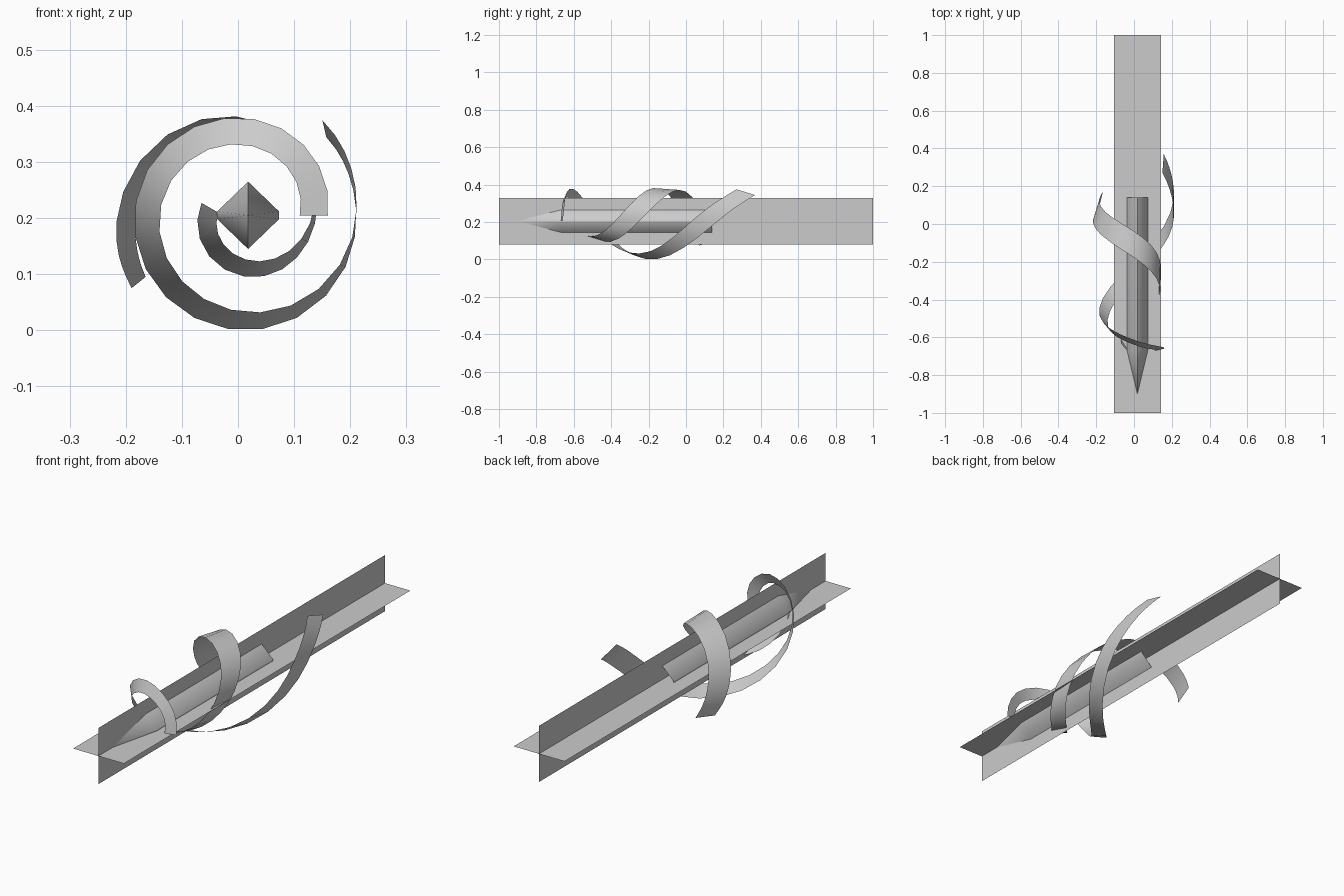
import bpy, math

cube = bpy.data.objects.get("Cube")
if cube:
    bpy.data.objects.remove(cube)

CX, CZ = 0.018, 0.205

grey = bpy.data.materials.new("plain grey")
grey.use_nodes = True
colour = (0.6, 0.6, 0.6, 1)
grey.diffuse_color = colour
grey.node_tree.nodes["Principled BSDF"].inputs["Base Color"].default_value = colour


def make(name, verts, faces, smooth=None):
    mesh = bpy.data.meshes.new(name)
    mesh.from_pydata(verts, [], faces)
    mesh.materials.append(grey)
    obj = bpy.data.objects.new(name, mesh)
    bpy.context.collection.objects.link(obj)
    if smooth:
        bpy.ops.object.select_all(action='DESELECT')
        obj.select_set(True)
        bpy.context.view_layer.objects.active = obj
        bpy.ops.object.shade_smooth_by_angle(angle=math.radians(smooth))
    return obj


def polar(angle, radius, y):
    a = math.radians(angle)
    return (CX + radius * math.cos(a), y, CZ + radius * math.sin(a))


def spline(keys, t):
    """Smooth curve through the keys, t from 0 to len(keys) - 1."""
    i = min(int(t), len(keys) - 2)
    f = t - i
    p1, p2 = keys[i], keys[i + 1]
    p0 = keys[i - 1] if i else [2 * a - b for a, b in zip(p1, p2)]
    p3 = keys[i + 2] if i + 2 < len(keys) else [2 * b - a for a, b in zip(p1, p2)]
    return [b + f * ((c - a) / 2 + f * (a - 2.5 * b + 2 * c - d / 2
            + f * (1.5 * (b - c) + (d - a) / 2)))
            for a, b, c, d in zip(p0, p1, p2, p3)]


def ribbon(name, front, back, steps=26):
    """Twisting strip between two spiral edges of (angle, radius, y) keys."""
    verts = []
    for k in range(steps + 1):
        t = k / steps * (len(front) - 1)
        verts += [polar(*spline(front, t)), polar(*spline(back, t))]
    faces = [(2 * k, 2 * k + 1, 2 * k + 3, 2 * k + 2) for k in range(steps)]
    make(name, verts, faces, 60)


# Crossed flat sheets along the whole length
W = 0.124
make("horizontal_sheet", [(CX - W, -1, CZ), (CX + W, -1, CZ),
                          (CX + W, 1, CZ), (CX - W, 1, CZ)], [(0, 1, 2, 3)])
make("vertical_sheet", [(CX, -1, CZ - W), (CX, 1, CZ - W),
                        (CX, 1, CZ + W), (CX, -1, CZ + W)], [(0, 1, 2, 3)])

# Pointed diamond-section shaft, open at the back
section = [(0, 0.06), (-0.055, 0.007), (-0.055, -0.007),
           (0, -0.06), (0.055, -0.007), (0.055, 0.007)]
n = len(section)
verts = [(CX + x, y, CZ + z) for y in (-0.67, 0.14) for x, z in section]
verts.append((CX, -0.9, CZ))
faces = [(i, (i + 1) % n, n + (i + 1) % n, n + i) for i in range(n)]
faces += [(2 * n, (i + 1) % n, i) for i in range(n)]
make("pointed_shaft", verts, faces, 60)

# Two ribbons winding back around the shaft
ribbon("long_ribbon",
       [(0, 0.092, -0.67), (90, 0.125, -0.645), (180, 0.158, -0.53),
        (270, 0.173, -0.27), (360, 0.193, 0.03), (412, 0.215, 0.27)],
       [(0, 0.142, -0.66), (90, 0.173, -0.62), (180, 0.203, -0.47),
        (270, 0.205, -0.18), (360, 0.193, 0.17), (405, 0.197, 0.37)])
ribbon("inner_ribbon",
       [(175, 0.053, -0.67), (270, 0.08, -0.53), (360, 0.115, -0.38),
        (450, 0.173, -0.19), (540, 0.233, 0.0), (572, 0.245, 0.07)],
       [(165, 0.086, -0.635), (270, 0.11, -0.43), (360, 0.122, -0.25),
        (450, 0.165, -0.05), (540, 0.2, 0.11), (571, 0.213, 0.17)])
